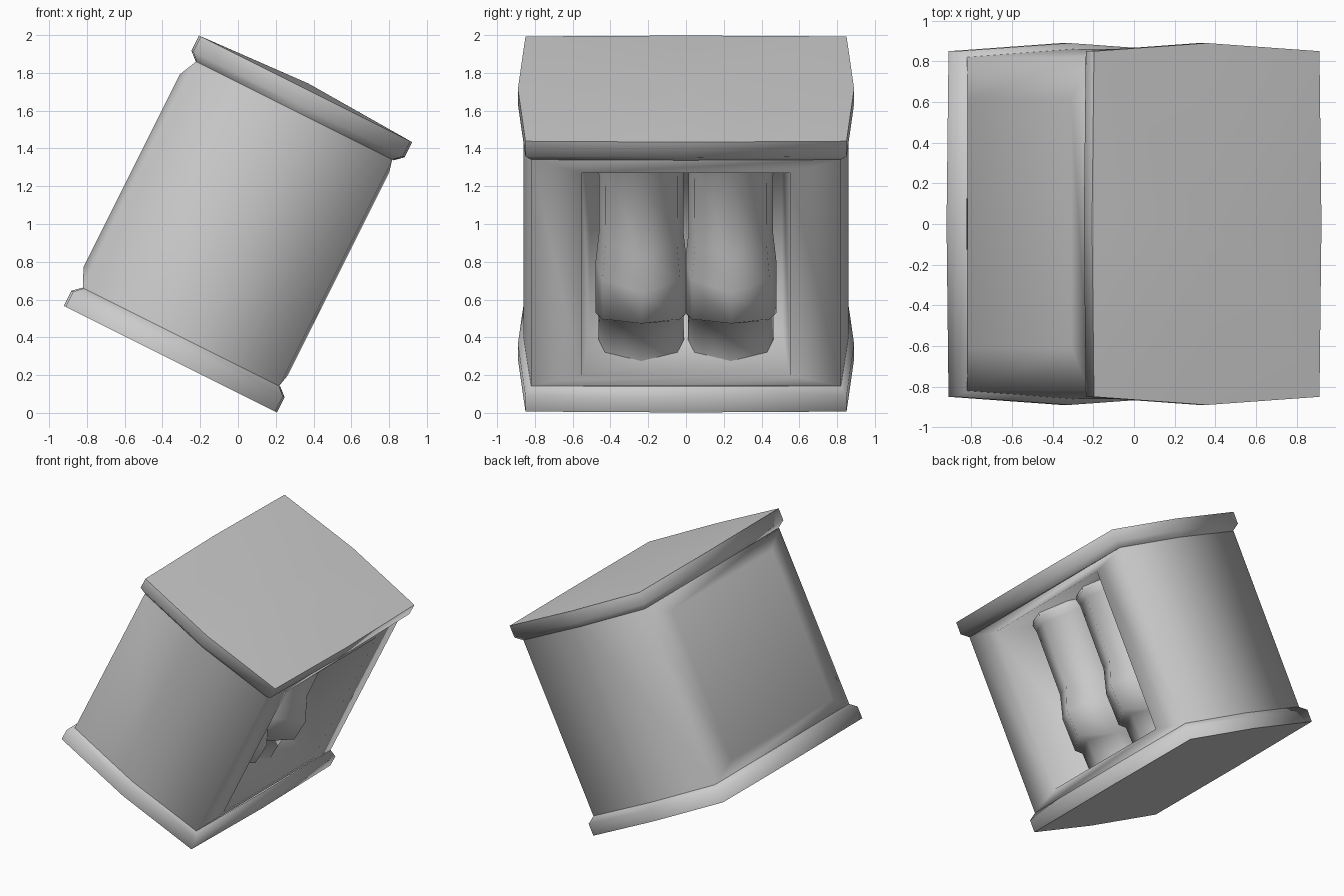
import bpy, bmesh, math
from mathutils import Matrix

if "Cube" in bpy.data.objects:
    bpy.data.objects.remove(bpy.data.objects["Cube"])

# the whole cabinet is built upright, then leaned over about y
LEAN = Matrix.Translation((0, 0, 1.0)) @ Matrix.Rotation(math.atan(0.5), 4, 'Y')


def loft(name, rings, cap_start=None, cap_end=None, smooth=40, open_z=None):
    """Skin equal-length closed rings; a cap may be True or an apex point.
    Faces lying wholly at height +-open_z are left out."""
    bm = bmesh.new()
    vs = [[bm.verts.new(p) for p in r] for r in rings]
    n = len(rings[0])
    for a, b in zip(vs, vs[1:]):
        for i in range(n):
            j = (i + 1) % n
            bm.faces.new((a[i], a[j], b[j], b[i]))
    for cap, ring in ((cap_start, vs[0]), (cap_end, vs[-1])):
        if cap is True:
            bm.faces.new(ring)
        elif cap:
            c = bm.verts.new(cap)
            for i in range(n):
                bm.faces.new((ring[i], ring[(i + 1) % n], c))
    bmesh.ops.recalc_face_normals(bm, faces=bm.faces)
    if open_z:
        hidden = [f for f in bm.faces
                  if abs(f.normal.z) > 0.99 and all(abs(abs(v.co.z) - open_z) < 1e-4 for v in f.verts)]
        bmesh.ops.delete(bm, geom=hidden, context='FACES')
    me = bpy.data.meshes.new(name)
    bm.to_mesh(me)
    bm.free()
    ob = bpy.data.objects.new(name, me)
    bpy.context.collection.objects.link(ob)
    ob.matrix_world = LEAN
    bpy.ops.object.select_all(action='DESELECT')
    ob.select_set(True)
    bpy.context.view_layer.objects.active = ob
    bpy.ops.object.shade_smooth_by_angle(angle=math.radians(smooth))
    return ob


def outline(x, y, bx, by, z):
    """Rectangle whose sides bow out in the middle."""
    return [(x, -y, z), (x + bx, 0, z), (x, y, z), (0, y + by, z),
            (-x, y, z), (-x - bx, 0, z), (-x, -y, z), (0, -y - by, z)]


def rect(x, y, z):
    return [(x, -y, -z), (x, y, -z), (x, y, z), (x, -y, z)]


# top and bottom slabs with chamfered inner edges
for name, s, crown in (("top_slab", 1, 0.832), ("bottom_slab", -1, -0.80)):
    loft(name, [outline(0.578, 0.82, 0.008, 0.04, s * 0.67),
                outline(0.62, 0.85, 0.011, 0.04, s * 0.71),
                outline(0.62, 0.85, 0.011, 0.04, s * 0.80)],
         cap_end=(0, 0, crown), smooth=86.3)

# body: pillowed back panel, bowed sides, sloping front frame, then the recess
loft("body", [rect(-0.63, 0.61, 0.57), rect(-0.583, 0.82, 0.67),
              rect(0, 0.86, 0.67), rect(0.578, 0.82, 0.67),
              rect(0.594, 0.55, 0.60), rect(0.08, 0.51, 0.60)],
     cap_start=True, cap_end=True, smooth=100, open_z=0.67)

# pair of eight-sided columns with a forward swelling, set against the recess back
SECTION = [(0.29, 0), (0.17, 0.2), (0, 0.235), (-0.16, 0.2),
           (-0.27, 0), (-0.16, -0.2), (0, -0.235), (0.17, -0.2)]
# height, depth scale, width scale, tilt
PROFILE = [(0.61, 0.92, 0.92, 0), (0.57, 1.02, 0.99, 0), (0.52, 0.95, 0.96, 0),
           (0.04, 0.97, 0.95, 0), (-0.14, 1.25, 1.03, 0), (-0.44, 1.2, 1.03, 0.38),
           (-0.46, 0.93, 0.96, 0.3), (-0.60, 0.87, 0.96, 0)]
for name, cy in (("column_near", -0.237), ("column_far", 0.237)):
    loft(name, [[(0.17 + kx * x, cy + ky * y, z + t * x) for x, y in SECTION]
                for z, kx, ky, t in PROFILE],
         cap_start=True, cap_end=True, smooth=65)
